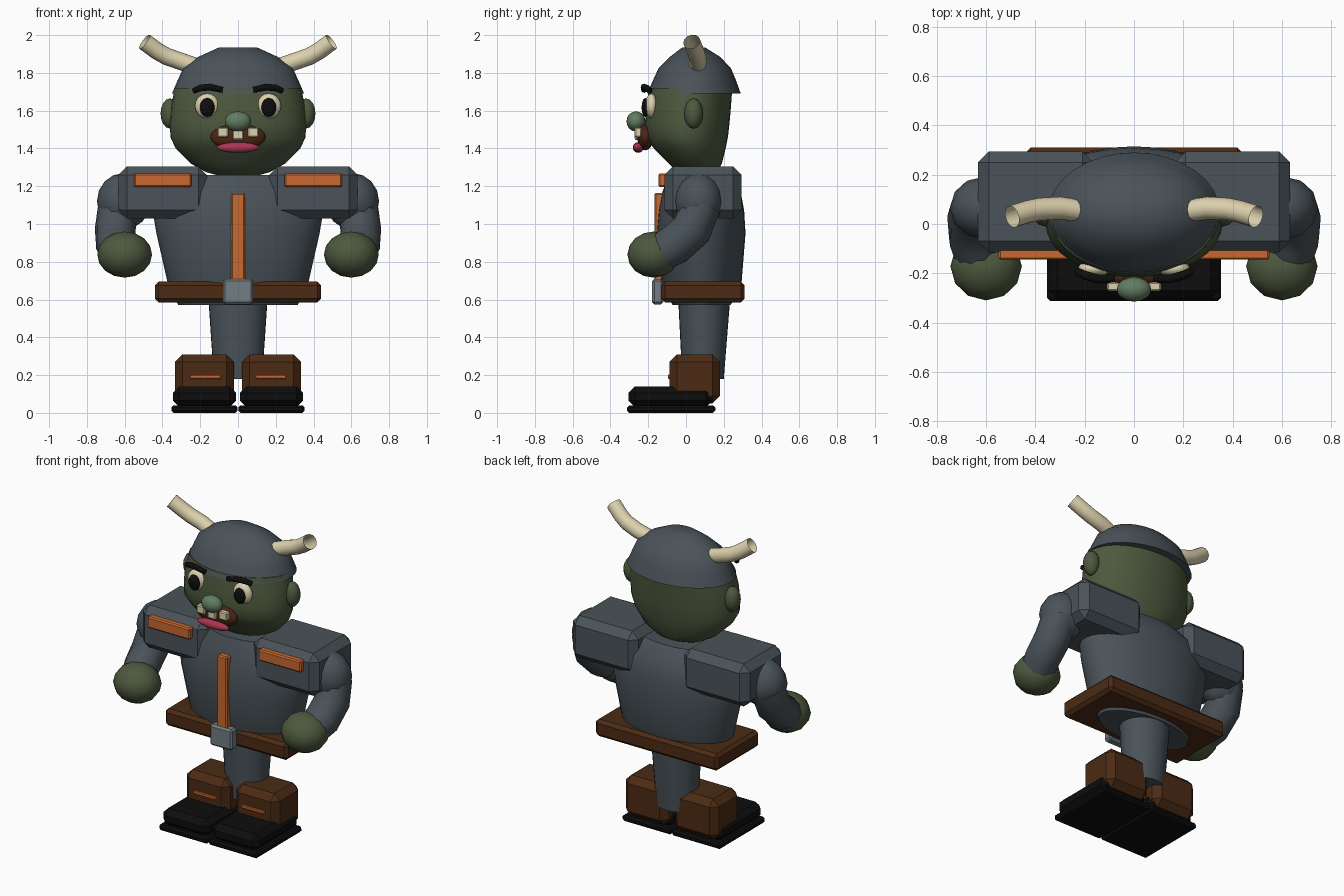
import bpy, bmesh, math
from mathutils import Vector

cube = bpy.data.objects.get("Cube")
if cube:
    bpy.data.objects.remove(cube, do_unlink=True)


def material(name, r, g, b):
    m = bpy.data.materials.new(name)
    m.use_nodes = True
    m.diffuse_color = (r, g, b, 1)
    m.node_tree.nodes["Principled BSDF"].inputs["Base Color"].default_value = (r, g, b, 1)
    return m


GREY = material("slate_grey", .068, .086, .1)
SKIN = material("moss_green", .075, .1, .048)
NOSE = material("light_green", .12, .2, .12)
BROWN = material("leather_brown", .07, .024, .007)
BLACK = material("black", .004, .004, .004)
ORANGE = material("orange", .58, .14, .03)
STEEL = material("steel", .17, .21, .23)
CREAM = material("cream", .72, .64, .42)
RED = material("tongue_red", .42, .035, .08)
MOUTH = material("mouth_brown", .075, .018, .008)


def finish(name, bm, mat, smooth=None):
    bmesh.ops.recalc_face_normals(bm, faces=bm.faces)
    me = bpy.data.meshes.new(name)
    bm.to_mesh(me)
    bm.free()
    ob = bpy.data.objects.new(name, me)
    bpy.context.collection.objects.link(ob)
    me.materials.append(mat)
    if smooth:
        bpy.ops.object.select_all(action='DESELECT')
        ob.select_set(True)
        bpy.context.view_layer.objects.active = ob
        bpy.ops.object.shade_smooth_by_angle(angle=math.radians(smooth))
    return ob


def box(name, mat, x, y, z, bevel=0):
    """Box from (min, max) pairs, with chamfered edges."""
    bm = bmesh.new()
    bmesh.ops.create_cube(bm, size=1)
    for v in bm.verts:
        v.co = [sum(r) / 2 + c * (r[1] - r[0]) for r, c in zip((x, y, z), v.co)]
    if bevel:
        bmesh.ops.bevel(bm, geom=bm.edges[:], offset=bevel, segments=1, affect='EDGES')
    return finish(name, bm, mat)


def ball(name, mat, centre, radii, segs=16, rings=10):
    bm = bmesh.new()
    bmesh.ops.create_uvsphere(bm, u_segments=segs, v_segments=rings, radius=1)
    for v in bm.verts:
        v.co = [m + c * r for m, c, r in zip(centre, v.co, radii)]
    return finish(name, bm, mat, 60)


def loft(name, mat, rings, segs=32, smooth=35):
    """Stack of ellipses, each given as (z, half width, front y, back y)."""
    bm = bmesh.new()
    loops = []
    for z, rx, front, back in rings:
        loops.append([bm.verts.new((rx * math.cos(a), (front + back) / 2 + (back - front) / 2 * math.sin(a), z))
                      for a in (math.tau * i / segs for i in range(segs))])
    for lo, hi in zip(loops, loops[1:]):
        for i in range(segs):
            j = (i + 1) % segs
            bm.faces.new((lo[i], lo[j], hi[j], hi[i]))
    bm.faces.new(loops[0])
    bm.faces.new(loops[-1])
    return finish(name, bm, mat, smooth)


def tube(name, mat, points, radii, segs=10, caps=True):
    """Round tube through the points, with a radius at each."""
    bm = bmesh.new()
    pts = [Vector(p) for p in points]
    loops = []
    for i, p in enumerate(pts):
        d = (pts[min(i + 1, len(pts) - 1)] - pts[max(i - 1, 0)]).normalized()
        u = d.cross(Vector((0, 1, 0))).normalized()
        w = d.cross(u)
        loops.append([bm.verts.new(p + radii[i] * (u * math.cos(math.tau * k / segs) + w * math.sin(math.tau * k / segs)))
                      for k in range(segs)])
    for a, b in zip(loops, loops[1:]):
        for k in range(segs):
            j = (k + 1) % segs
            bm.faces.new((a[k], a[j], b[j], b[k]))
    if caps:
        bm.faces.new(loops[0])
        bm.faces.new(loops[-1])
    return finish(name, bm, mat, 50)


# Body
loft("torso", GREY, [(.57, .315, -.07, .235), (.62, .345, -.1, .265), (.7, .375, -.13, .295),
                     (.95, .432, -.155, .315), (1.07, .452, -.145, .308), (1.17, .42, -.125, .29),
                     (1.26, .28, -.09, .22)])
loft("legs", GREY, [(.18, .128, -.02, .2), (.58, .155, -.04, .232)])
box("belt", BROWN, (-.44, .44), (-.13, .31), (.585, .695), .02)
box("buckle", STEEL, (-.08, .08), (-.18, -.12), (.575, .71), .012)
box("chest_stripe", ORANGE, (-.037, .037), (-.167, -.1), (.7, .165 + 1), .008)

# Head and helmet
loft("head", SKIN, [(1.255, .1, 0, .12), (1.275, .17, -.05, .165), (1.32, .25, -.09, .19),
                    (1.4, .33, -.17, .21), (1.46, .358, -.212, .222), (1.53, .36, -.217, .23),
                    (1.62, .355, -.212, .238), (1.72, .335, -.195, .245)])
loft("helmet", GREY, [(1.69, .35, -.205, .29), (1.76, .32, -.175, .265), (1.825, .29, -.145, .238),
                      (1.885, .21, -.085, .18), (1.935, .1, -.02, .1)], smooth=50)
ball("nose", NOSE, (0, -.265, 1.543), (.07, .05, .053))
ball("mouth", MOUTH, (0, -.215, 1.46), (.147, .043, .07), 20)
ball("tongue", RED, (0, -.253, 1.405), (.113, .028, .028))
for x, z in ((-.08, 1.485), (0, 1.472), (.08, 1.485)):
    box("tooth", CREAM, (x - .029, x + .029), (-.272, -.235), (z - .026, z + .026), .006)

# Paired parts
for side, s in (("left", 1), ("right", -1)):
    def span(a, b):
        return tuple(sorted((a * s, b * s)))

    ball(side + "_ear", SKIN, (.36 * s, .04, 1.585), (.05, .05, .08), 12, 8)
    ball(side + "_eye", CREAM, (.163 * s, -.182, 1.625), (.065, .035, .066))
    ball(side + "_pupil", BLACK, (.163 * s, -.215, 1.617), (.039, .02, .05))
    tube(side + "_eyebrow", BLACK,
         [(.08 * s, -.222, 1.71), (.15 * s, -.222, 1.725), (.2 * s, -.208, 1.72), (.235 * s, -.19, 1.705)],
         [.016, .018, .018, .015], 8)
    tube(side + "_horn", CREAM,
         [(.2 * s, .05, 1.825), (.3 * s, .065, 1.86), (.38 * s, .06, 1.888), (.43 * s, .05, 1.917),
          (.495 * s, .03, 1.965)], [.046] * 5, 12, caps=False)

    # Shoulder, arm and hand
    box(side + "_shoulder_pad", GREY, span(.165, .633), (-.115, .295), (1.03, 1.305), .045)
    box(side + "_shoulder_stripe", ORANGE, span(.245, .55), (-.145, -.1), (1.195, 1.268), .008)
    ball(side + "_upper_arm", GREY, (.605 * s, .065, 1.12), (.142, .128, .15), 12, 8)
    tube(side + "_forearm", GREY,
         [(.635 * s, .08, 1.1), (.65 * s, .03, .97), (.645 * s, -.06, .89), (.62 * s, -.15, .84)],
         [.105, .108, .108, .1], 12)
    ball(side + "_hand", SKIN, (.6 * s, -.172, .838), (.145, .138, .122), 12, 8)

    # Boot
    box(side + "_boot", BROWN, span(.022, .333), (-.087, .18), (.05, .31), .04)
    box(side + "_boot_stripe", ORANGE, span(.09, .255), (-.096, -.08), (.18, .202), .004)
    box(side + "_shoe", BLACK, span(.01, .345), (-.305, .14), (.03, .14), .035)
    box(side + "_sole", BLACK, span(.002, .353), (-.312, .155), (0, .04), .012)
